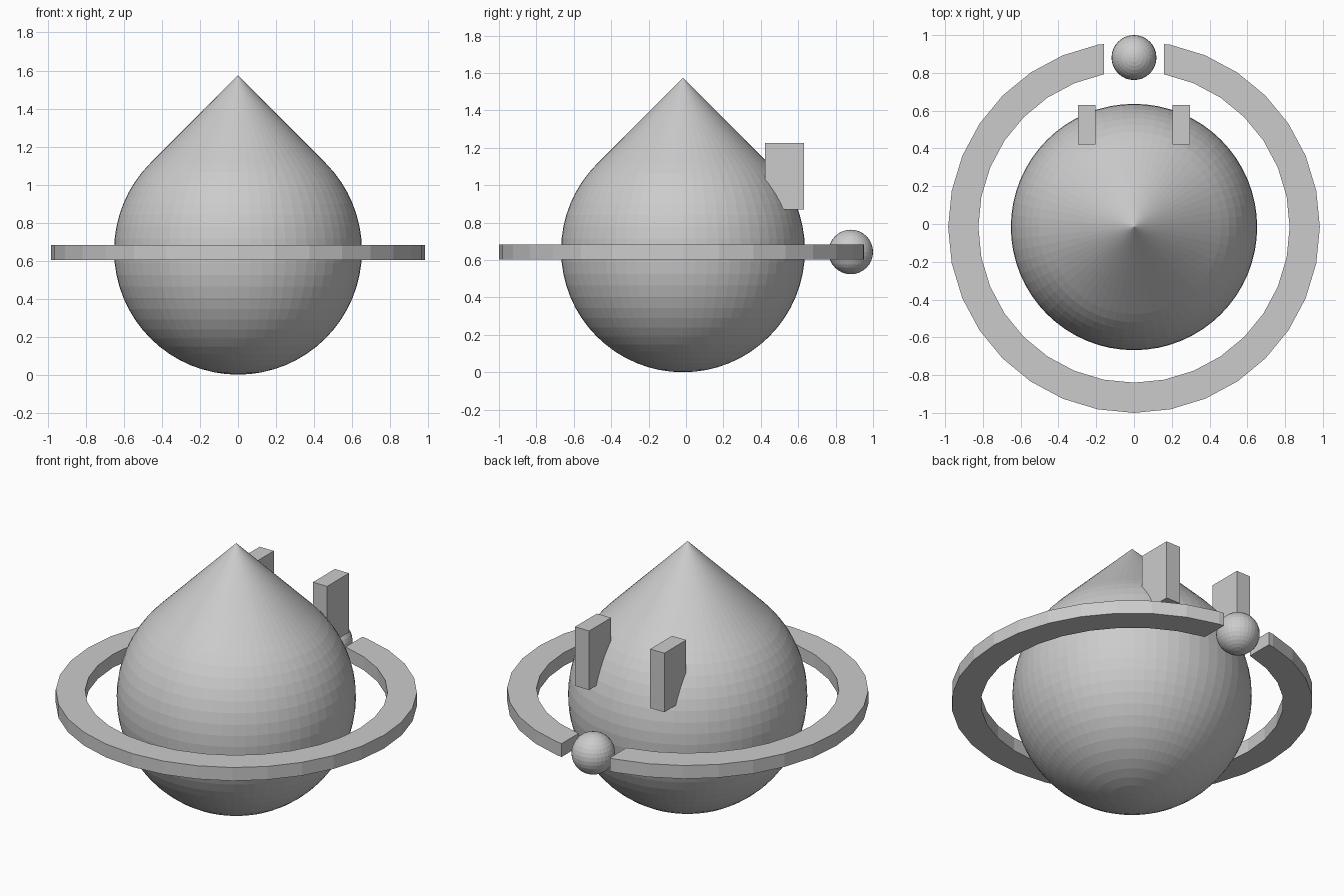
import bpy, bmesh
from math import sin, cos, pi, radians, sqrt
from mathutils import Matrix, Vector

cube = bpy.data.objects.get("Cube")
if cube:
    bpy.data.objects.remove(cube, do_unlink=True)

# Single plain grey material
grey = bpy.data.materials.new("plain_grey")
grey.use_nodes = True
colour = (0.6, 0.6, 0.6, 1)
grey.diffuse_color = colour
grey.node_tree.nodes["Principled BSDF"].inputs["Base Color"].default_value = colour

CENTRE_Y = -0.016
RING_Z = 0.643


def add_object(name, bm, location):
    bmesh.ops.recalc_face_normals(bm, faces=bm.faces)
    mesh = bpy.data.meshes.new(name)
    bm.to_mesh(mesh)
    bm.free()
    mesh.materials.append(grey)
    obj = bpy.data.objects.new(name, mesh)
    obj.location = location
    bpy.context.collection.objects.link(obj)
    return obj


def revolve(profile, steps):
    """Spin (radius, height) points about z into a closed solid."""
    bm = bmesh.new()
    verts = [bm.verts.new((r, 0, z)) for r, z in profile]
    edges = [bm.edges.new(pair) for pair in zip(verts, verts[1:])]
    bmesh.ops.spin(bm, geom=verts + edges, cent=(0, 0, 0), axis=(0, 0, 1),
                   angle=2 * pi, steps=steps, use_duplicate=False)
    bmesh.ops.remove_doubles(bm, verts=bm.verts, dist=0.0005)
    return bm


def add_box(name, size, location):
    bm = bmesh.new()
    bmesh.ops.create_cube(bm, size=1, matrix=Matrix.Diagonal((*size, 1)))
    return add_object(name, bm, location)


# Drop-shaped body: sphere running tangentially into a pointed cone
R = 0.652
ROWS = 24
arc = [radians(-90 + 135 * i / ROWS) for i in range(ROWS + 1)]
profile = [(R * cos(a), R * sin(a)) for a in arc] + [(0, R * sqrt(2))]
profile[0] = (0, -R)
add_object("drop_body", revolve(profile, 64), (0, CENTRE_Y, R))

# Flat ring around the body, with a straight-sided gap at the back
OUTER, INNER, HALF = 0.984, 0.824, 0.04
section = [(INNER, -HALF), (OUTER, -HALF), (OUTER, HALF), (INNER, HALF), (INNER, -HALF)]
ring = add_object("orbit_ring", revolve(section, 32), (0, CENTRE_Y, RING_Z))
cutter = add_box("gap_cutter", (0.32, 0.5, 0.3), (0, 0.9, RING_Z))
cutter.hide_render = True
cut = ring.modifiers.new("gap", 'BOOLEAN')
cut.operation = 'DIFFERENCE'
cut.solver = 'EXACT'
cut.object = cutter
bpy.context.view_layer.objects.active = ring
bpy.ops.object.modifier_apply(modifier=cut.name)
bpy.data.objects.remove(cutter, do_unlink=True)

# Small ball sitting in the gap
bm = bmesh.new()
bmesh.ops.create_uvsphere(bm, u_segments=32, v_segments=16, radius=0.119)
add_object("gap_ball", bm, (0, 0.881, RING_Z))

# Pair of upright fins sunk into the back of the body
for side, x in (("left", 0.25), ("right", -0.25)):
    add_box(side + "_fin", (0.094, 0.208, 0.355), (x, 0.526, 1.048))
